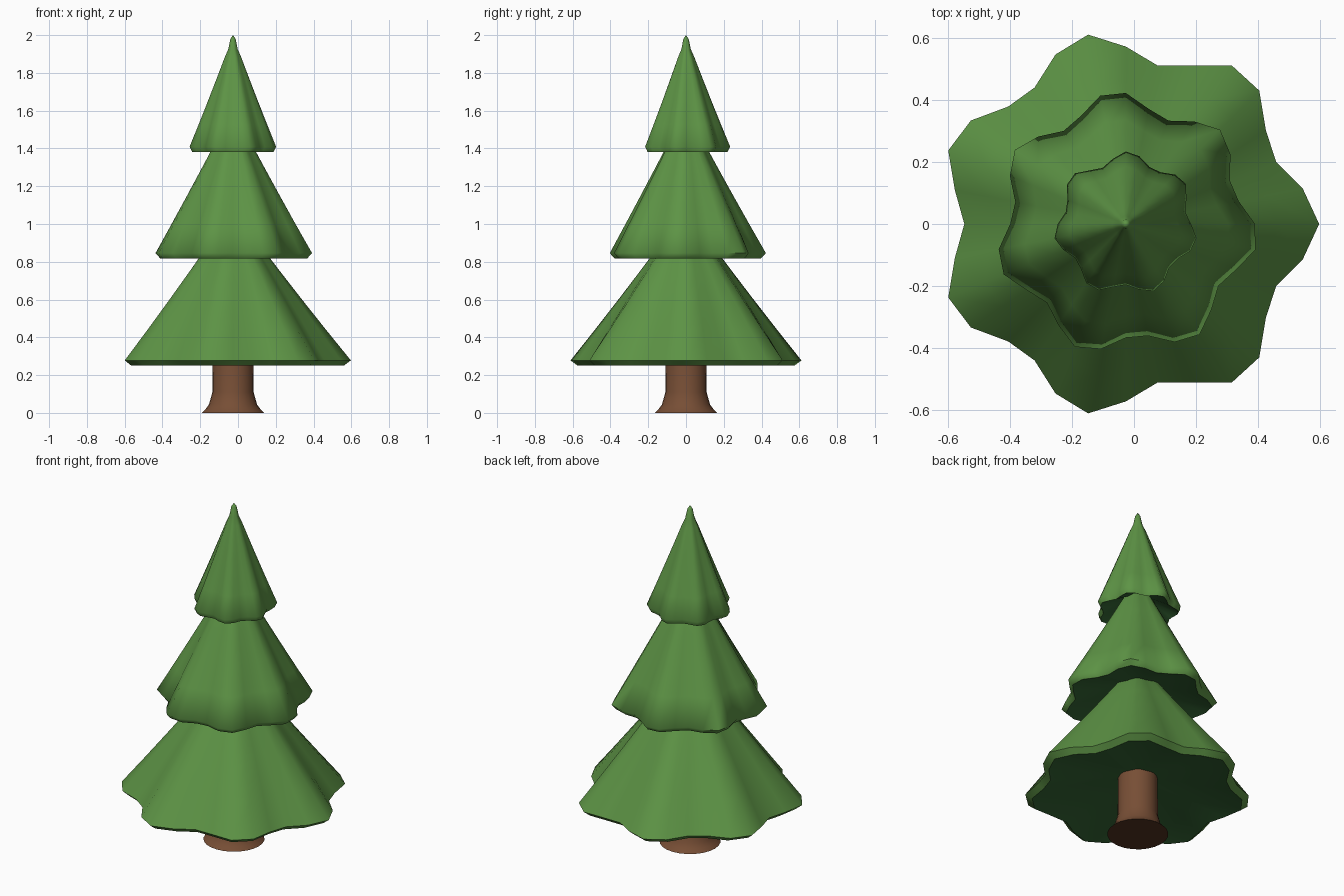
import bpy, bmesh, math

if "Cube" in bpy.data.objects:
    bpy.data.objects.remove(bpy.data.objects["Cube"])

CX = -0.0265   # the tree axis sits slightly left of the origin


def material(name, rgb):
    m = bpy.data.materials.new(name)
    m.diffuse_color = (*rgb, 1)
    m.use_nodes = True
    m.node_tree.nodes["Principled BSDF"].inputs["Base Color"].default_value = m.diffuse_color
    return m


def lathe(name, profile, mat, sides, lobes=0, phase=0.0, angle=66):
    """Spin (radius, z, waviness) points around the axis; radius 0 makes a pole."""
    bm = bmesh.new()
    rings = []
    for r, z, wave in profile:
        if r == 0:
            rings.append([bm.verts.new((CX, 0, z))] * sides)
            continue
        ring = []
        for i in range(sides):
            a = math.tau * i / sides
            rr = r * (1 + wave * math.cos(lobes * a + phase))
            ring.append(bm.verts.new((CX + rr * math.cos(a), rr * math.sin(a), z)))
        rings.append(ring)
    # profiles run bottom to top on the outside, so this winding faces outward
    for lo, hi in zip(rings, rings[1:]):
        for i in range(sides):
            j = (i + 1) % sides
            bm.faces.new(dict.fromkeys((lo[i], lo[j], hi[j], hi[i])))
    me = bpy.data.meshes.new(name)
    bm.to_mesh(me)
    bm.free()
    me.materials.append(mat)
    ob = bpy.data.objects.new(name, me)
    bpy.context.collection.objects.link(ob)
    bpy.ops.object.select_all(action='DESELECT')
    ob.select_set(True)
    bpy.context.view_layer.objects.active = ob
    bpy.ops.object.shade_smooth_by_angle(angle=math.radians(angle))
    return ob


green = material("needle green", (0.11, 0.295, 0.06))
dark_green = material("shaded needle green", (0.035, 0.13, 0.035))
brown = material("bark brown", (0.185, 0.077, 0.036))
dark_brown = material("cut wood brown", (0.085, 0.034, 0.015))

# trunk with flared foot, and its darker sawn base
lathe("trunk", [(0.165, 0, 0), (0.145, 0.02, 0), (0.127, 0.045, 0),
                (0.109, 0.11, 0), (0.107, 0.38, 0), (0, 0.38, 0)], brown, 24, angle=40)
lathe("trunk_base", [(0, 0, 0), (0.165, 0, 0)], dark_brown, 24)

# three wavy foliage tiers: name, rim radius, bottom z, tip z, lobe phase
WAVE = 0.09
for name, r, z0, tip, phase in (("lower_foliage", 0.5725, 0.25, 1.08, 0.0),
                                ("middle_foliage", 0.395, 0.818, 1.61, 0.9),
                                ("upper_foliage", 0.215, 1.381, 2.0, 1.8)):
    rim = z0 + 0.028
    edge = (r * 0.94, z0, WAVE)
    skirt = [edge]                                             # bevelled rim
    for t in (0, 0.2, 0.4, 0.6, 0.8):                          # sloping skirt
        skirt.append((r * (1 - t), rim + (tip - rim) * t, WAVE * (1 - 0.65 * t)))
    skirt += [(0.025, tip - 0.075, 0.03), (0.014, tip - 0.02, 0), (0, tip, 0)]  # blunt tip
    lathe(name, skirt, green, 32, lobes=7, phase=phase)
    # hollow darker underside
    lathe(name + "_underside", [(0, z0 + 0.115, 0), edge], dark_green, 32, lobes=7, phase=phase)
